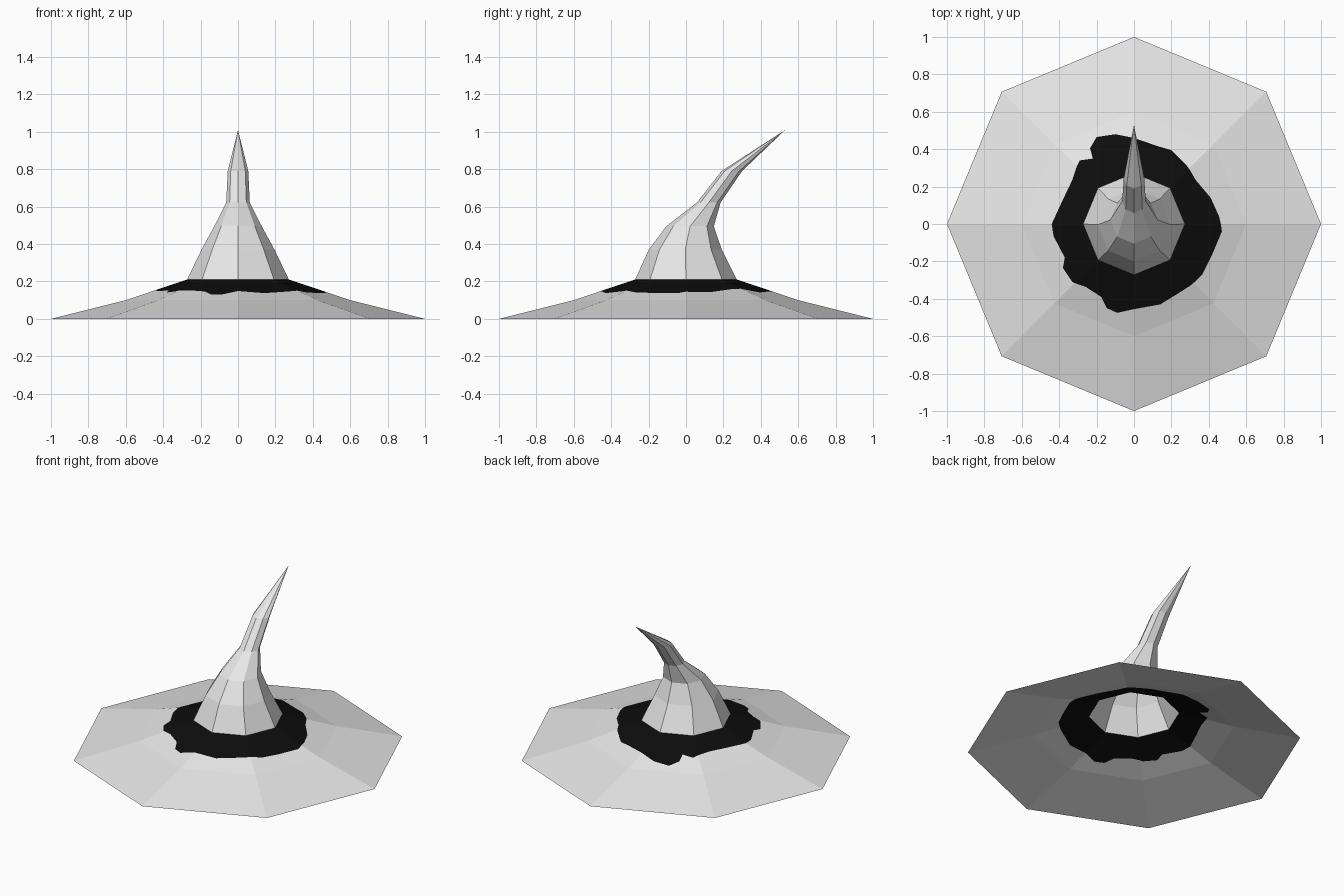
import bpy, math
from math import pi, cos, sin

if "Cube" in bpy.data.objects:
    bpy.data.objects.remove(bpy.data.objects["Cube"])

SIDES = 8


def material(name, c):
    m = bpy.data.materials.new(name)
    m.diffuse_color = (c, c, c, 1)
    m.use_nodes = True
    m.node_tree.nodes["Principled BSDF"].inputs["Base Color"].default_value = m.diffuse_color
    return m


def make_object(name, verts, faces, mats, indices=None):
    me = bpy.data.meshes.new(name)
    me.from_pydata(verts, [], faces)
    for m in mats:
        me.materials.append(m)
    if indices:
        for p, i in zip(me.polygons, indices):
            p.material_index = i
    me.update()
    ob = bpy.data.objects.new(name, me)
    bpy.context.collection.objects.link(ob)
    return ob


def octagon(a):
    """Distance to the edge of a unit octagon in direction a."""
    step = 2 * pi / SIDES
    return cos(step / 2) / cos(a % step - step / 2)


grey = material("light grey", 0.8)
black = material("black band", 0.004)

# Crown: stacked octagons (centre y, z, radius) bending back to a tip
rings = [(0, 0.21, 0.272), (-0.004, 0.37, 0.195), (0.022, 0.495, 0.127),
         (0.122, 0.622, 0.063), (0.245, 0.79, 0.055)]
verts = [(r * cos(2 * pi * i / SIDES), y + r * sin(2 * pi * i / SIDES), z)
         for y, z, r in rings for i in range(SIDES)]
faces = []
for k in range(len(rings) - 1):
    for i in range(SIDES):
        j = (i + 1) % SIDES
        a, b = k * SIDES, (k + 1) * SIDES
        faces.append((a + i, a + j, b + j, b + i))
verts.append((0, 0.53, 1.01))
top = (len(rings) - 1) * SIDES
faces += [(top + i, top + (i + 1) % SIDES, len(verts) - 1) for i in range(SIDES)]
make_object("crown", verts, faces, [grey])

# Ragged outer outline of the black band, seen from above
outline = [(.455, .04), (.41, .14), (.33, .235), (.28, .315), (.20, .395), (.13, .415),
           (0, .46), (-.10, .48), (-.20, .465), (-.235, .405), (-.22, .35), (-.29, .34),
           (-.33, .235), (-.385, .12), (-.44, 0), (-.43, -.065), (-.37, -.18),
           (-.38, -.235), (-.33, -.31), (-.26, -.335), (-.175, -.39), (-.145, -.45),
           (-.09, -.475), (0, -.455), (.14, -.43), (.23, -.375), (.30, -.33),
           (.365, -.27), (.415, -.17), (.47, -.04)]
polar = sorted((math.atan2(y, x) % (2 * pi), math.hypot(x, y)) for x, y in outline)
wrapped = ([(polar[-1][0] - 2 * pi, polar[-1][1])] + polar
           + [(polar[0][0] + 2 * pi, polar[0][1])])


def band_radius(a):
    for (a0, r0), (a1, r1) in zip(wrapped, wrapped[1:]):
        if a0 <= a <= a1:
            return r0 + (r1 - r0) * (a - a0) / (a1 - a0)


# Brim: two octagonal slopes, the upper one split along the band outline
corners = [2 * pi * i / SIDES for i in range(SIDES)]
angles = sorted({round(a, 5) for a in corners + [p[0] for p in polar]})
verts, faces, indices = [], [], []
for a in angles:
    k = octagon(a)
    s = band_radius(a) / k
    z_band = 0.21 - 0.11 * (s - 0.272) / (0.6 - 0.272)
    for size, z in ((0.272, 0.21), (s, z_band), (0.6, 0.1), (1.0, 0.0)):
        verts.append((size * k * cos(a), size * k * sin(a), z))
n = len(angles)
for i in range(n):
    p, q = 4 * i, 4 * ((i + 1) % n)
    for t in range(3):
        faces.append((p + t, p + t + 1, q + t + 1, q + t))
        indices.append(1 if t == 0 else 0)
make_object("brim", verts, faces, [grey, black], indices)
